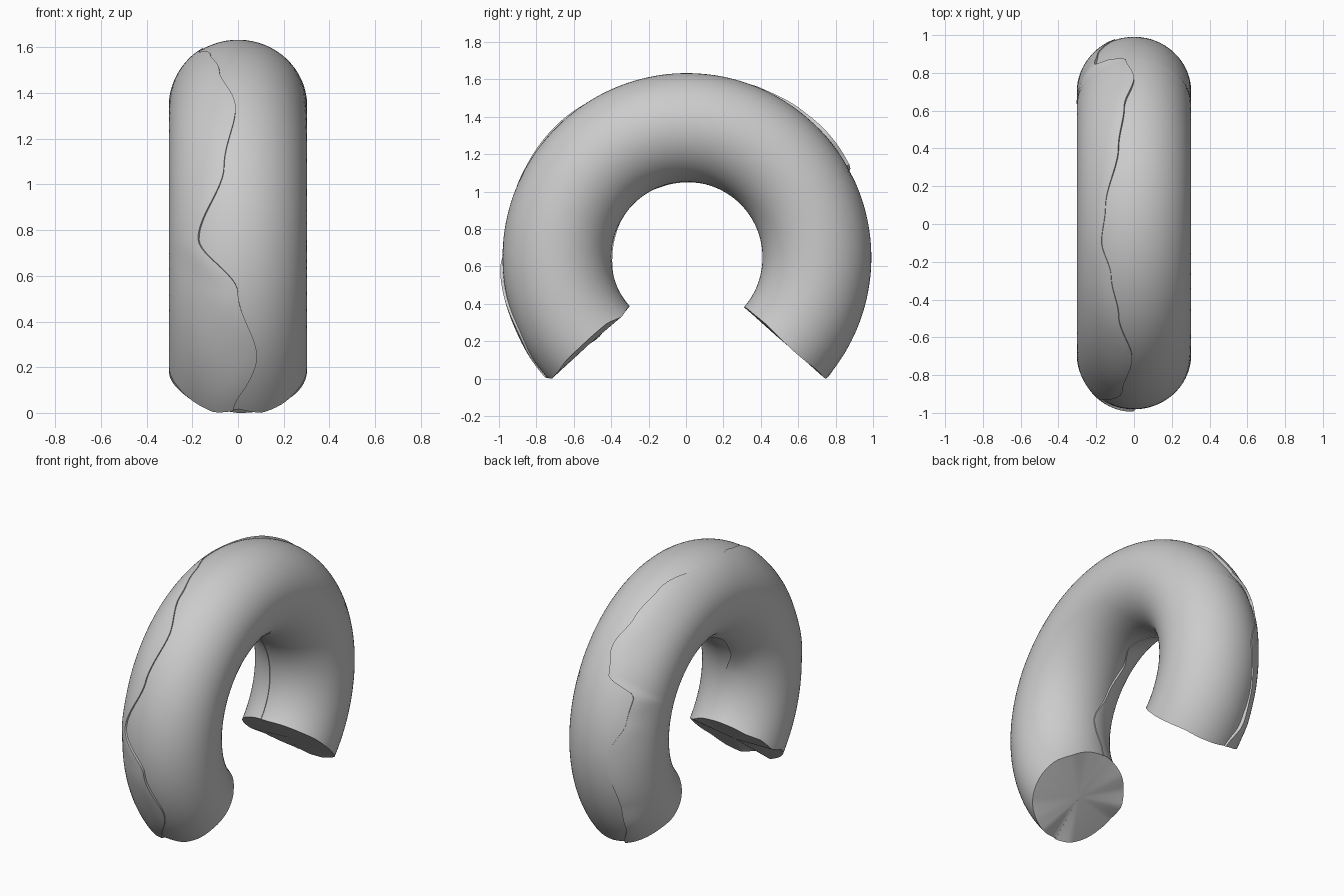
import bpy, bmesh, math, random

if "Cube" in bpy.data.objects:
    bpy.data.objects.remove(bpy.data.objects["Cube"])

random.seed(4)
CY, CZ, R, RX, RR = 0.005, 0.665, 0.695, 0.303, 0.291
START, END = -41.0, 221.6
N_ARC, N_HALF = 200, 40

# seam paths: (arc angle in degrees, x position, height of the lifted edge)
OUTER = [(-42, -.08, .014), (-30, -.14, .022), (-20, -.15, .010), (0, -.10, .004),
         (15, -.19, .006), (25, -.20, .016), (30, -.04, .018), (40, .0, .020),
         (52, -.05, .018), (66, -.08, .014), (85, -.15, .004), (96, -.17, .004),
         (107, -.12, .004), (120, -.08, .008), (136, -.01, .008), (154, -.06, .008),
         (173, -.17, .010), (187, .0, .016), (204, .08, .012), (222, -.02, .008)]
INNER = [(-42, -.05, .004), (60, -.06, .004), (100, -.03, .004), (125, -.10, .013),
         (150, -.08, .012), (175, -.02, .006), (200, -.06, .004), (222, -.02, .004)]


def sample(path, a):
    for (a0, x0, h0), (a1, x1, h1) in zip(path, path[1:]):
        if a <= a1:
            t = (a - a0) / (a1 - a0)
            t = t * t * (3 - 2 * t)
            return x0 + (x1 - x0) * t, h0 + (h1 - h0) * t
    return path[-1][1:]


def chips(n, amount):
    """Ragged trim of an end: a random value for each of n stretches."""
    return [random.uniform(-amount * .4, amount) for _ in range(n)]


start_chips, end_chips = chips(18, 1.0), chips(18, 2.6)


def chip_at(values, phi):
    t = (phi / math.tau % 1) * len(values)
    i, f = int(t), t % 1
    return values[i % len(values)] * (1 - f) + values[(i + 1) % len(values)] * f


bm = bmesh.new()
rings = []
for i in range(N_ARC + 1):
    a = START + (END - START) * i / N_ARC
    xo, ho = sample(OUTER, a)
    xi, hi = sample(INNER, a)
    po, pi_ = math.asin(xo / RX), math.pi - math.asin(xi / RX)
    ring = []
    # plain half on +x, then the half on -x whose edges lift along both seams
    for half in (0, 1):
        p0, p1 = (po, pi_) if half == 0 else (pi_, po + math.tau)
        for j in range(N_HALF + 1):
            t = j / N_HALF
            phi = p0 + (p1 - p0) * t
            lift = 0
            if half:
                lift = (hi * math.exp(-((phi - p0) / .3) ** 2)
                        + ho * math.exp(-((p1 - phi) / .4) ** 2))
            # shorten the arc near each end for the ragged rim
            near0 = max(0, 1 - (a - START) / 8)
            near1 = max(0, 1 - (END - a) / 10)
            b = math.radians(a + chip_at(start_chips, phi) * near0
                             - chip_at(end_chips, phi) * near1)
            rho = R + (RR + lift) * math.cos(phi)
            x = (RX + lift) * math.sin(phi)
            ring.append(bm.verts.new((x, CY + rho * math.cos(b), CZ + rho * math.sin(b))))
    rings.append(ring)

n = len(rings[0])
for r0, r1 in zip(rings, rings[1:]):
    for j in range(n):
        k = (j + 1) % n
        bm.faces.new((r0[j], r0[k], r1[k], r1[j]))

# end caps
for ring, ang in ((rings[0], START), (rings[-1], END)):
    b = math.radians(ang)
    c = bm.verts.new((0, CY + R * math.cos(b), CZ + R * math.sin(b)))
    for j in range(n):
        bm.faces.new((ring[j], ring[(j + 1) % n], c))

bmesh.ops.recalc_face_normals(bm, faces=bm.faces)
low = min(v.co.z for v in bm.verts)
bmesh.ops.translate(bm, verts=bm.verts, vec=(0, 0, -low))
mesh = bpy.data.meshes.new("curved_tube")
bm.to_mesh(mesh)
bm.free()
tube = bpy.data.objects.new("curved_tube", mesh)
bpy.context.collection.objects.link(tube)
bpy.context.view_layer.objects.active = tube
tube.select_set(True)
bpy.ops.object.shade_smooth_by_angle(angle=math.radians(35))
